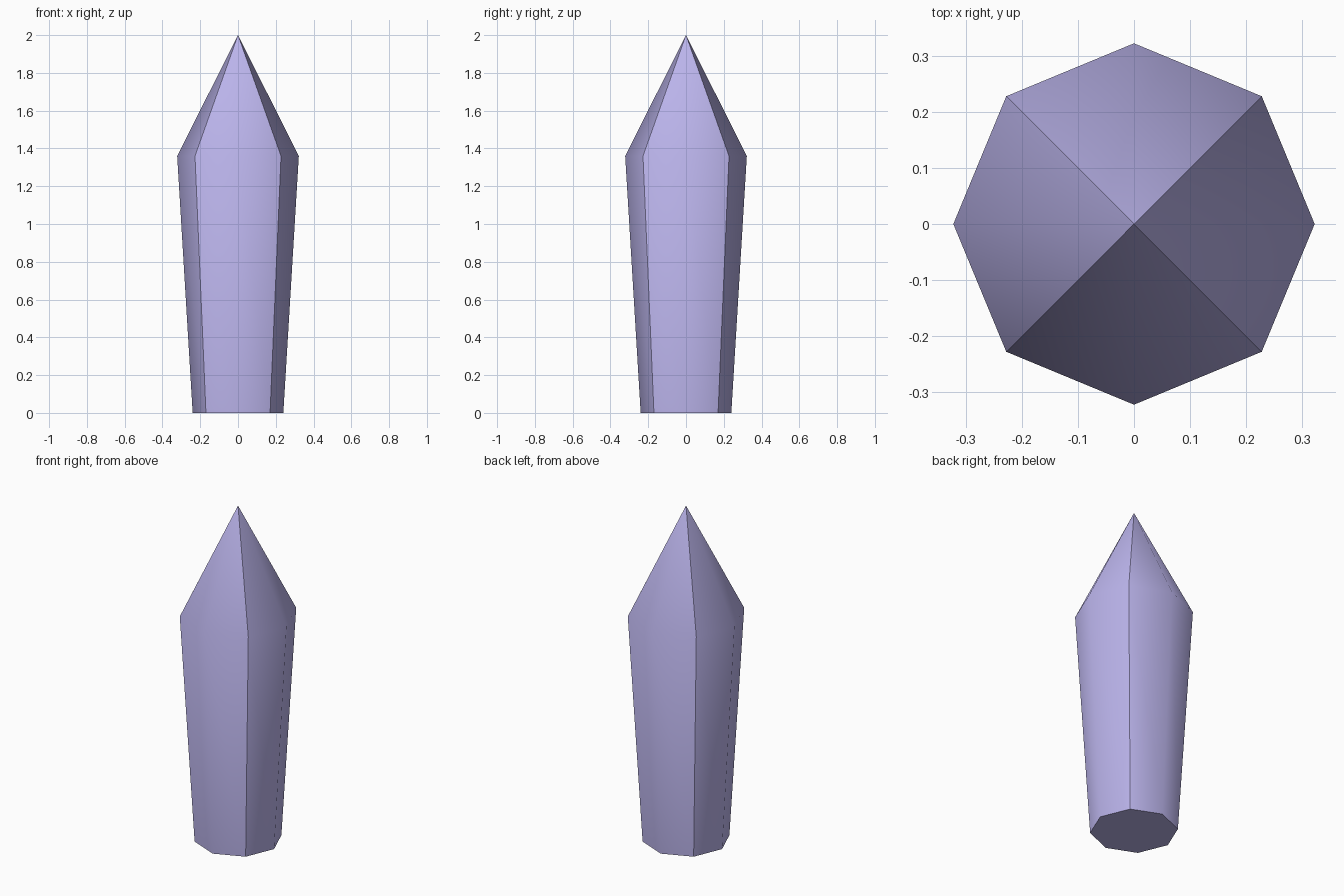
import bpy, bmesh
from mathutils import Matrix

if "Cube" in bpy.data.objects:
    bpy.data.objects.remove(bpy.data.objects["Cube"])

BASE_R, WIDE_R = 0.24, 0.322
SHOULDER_Z, TIP_Z = 1.36, 2.0

# Eight-sided shaft, flaring from base to shoulder
bm = bmesh.new()
bmesh.ops.create_cone(bm, cap_ends=True, segments=8, radius1=BASE_R, radius2=WIDE_R,
                      depth=SHOULDER_Z, matrix=Matrix.Translation((0, 0, SHOULDER_Z / 2)))

# Pointed tip: poke the top cap and raise its centre
cap = [f for f in bm.faces if f.normal.z > 0.9]
tip = bmesh.ops.poke(bm, faces=cap)["verts"][0]
tip.co = (0, 0, TIP_Z)
bmesh.ops.recalc_face_normals(bm, faces=bm.faces)

# Four smooth sides, split by creases along the diagonals and the base rim
for f in bm.faces:
    f.smooth = True
for e in bm.edges:
    diagonal = all(abs(abs(v.co.x) - abs(v.co.y)) < 1e-3 for v in e.verts)
    rim = all(v.co.z < 1e-3 for v in e.verts)
    e.smooth = not (diagonal or rim)

mesh = bpy.data.meshes.new("crystal")
bm.to_mesh(mesh)
bm.free()
crystal = bpy.data.objects.new("crystal", mesh)
bpy.context.collection.objects.link(crystal)

# Lilac colour
mat = bpy.data.materials.new("lilac")
mat.diffuse_color = (0.50, 0.46, 0.84, 1)
mat.use_nodes = True
mat.node_tree.nodes["Principled BSDF"].inputs["Base Color"].default_value = mat.diffuse_color
mesh.materials.append(mat)
